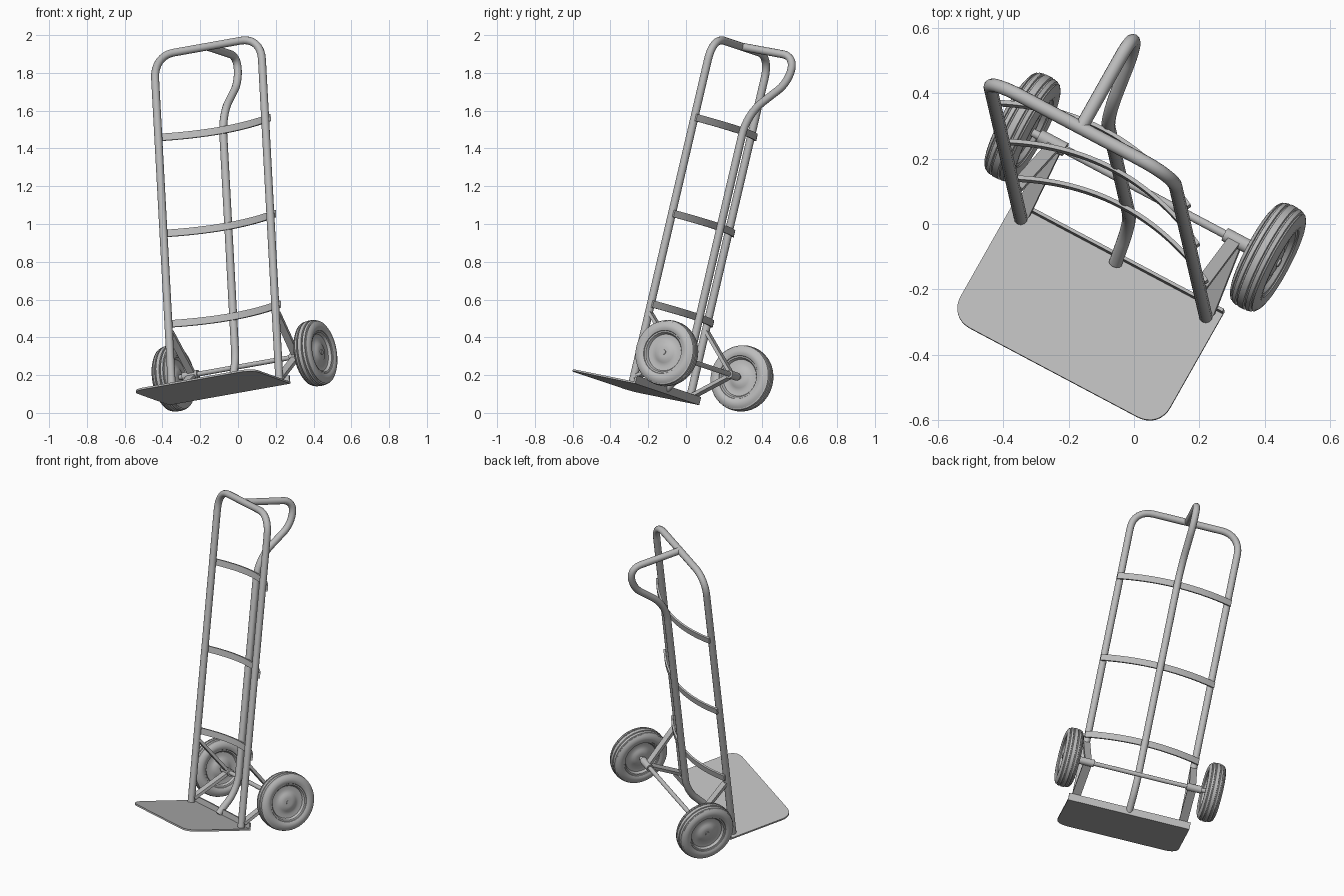
import bpy, bmesh, math
from mathutils import Matrix, Vector

cube = bpy.data.objects.get("Cube")
if cube:
    bpy.data.objects.remove(cube, do_unlink=True)

# One painted-metal grey for everything
grey = bpy.data.materials.new("plain_grey")
grey.use_nodes = True
grey.diffuse_color = (0.5, 0.5, 0.5, 1)
grey.node_tree.nodes["Principled BSDF"].inputs["Base Color"].default_value = (0.5, 0.5, 0.5, 1)

# Leaning frame of the truck: X across, Y backwards, Z up the rails
X = Vector((1, -0.53, 0.178)).normalized()
Z = Vector((-0.055, 0.234, 1))
Z = (Z - X * Z.dot(X)).normalized()
Y = Z.cross(X)
LEAN = Matrix((X, Y, Z)).transposed().to_4x4()
LEAN.translation = (-0.063, -0.1345, 0.105)

RAIL = 0.324      # half distance between rails
TOP = 1.886       # height of the top bar along the rails
TUBE = 0.021
AXLE_Y, AXLE_Z = 0.221, 0.188


def finish(name, mesh, angle=35):
    obj = bpy.data.objects.new(name, mesh)
    bpy.context.collection.objects.link(obj)
    mesh.materials.clear()
    mesh.materials.append(grey)
    obj.matrix_world = LEAN
    bpy.ops.object.select_all(action='DESELECT')
    obj.select_set(True)
    bpy.context.view_layer.objects.active = obj
    bpy.ops.object.shade_smooth_by_angle(angle=math.radians(angle))
    return obj


def from_bmesh(name, bm):
    bmesh.ops.recalc_face_normals(bm, faces=bm.faces)
    mesh = bpy.data.meshes.new(name)
    bm.to_mesh(mesh)
    bm.free()
    return finish(name, mesh)


def rounded(points, radius, steps=8):
    """Replace each inner corner of a path with an arc-like bend."""
    pts = [Vector(p) for p in points]
    path = [pts[0]]
    for a, b, c in zip(pts, pts[1:], pts[2:]):
        cut = min(radius, (a - b).length * 0.49, (c - b).length * 0.49)
        p, q = b + (a - b).normalized() * cut, b + (c - b).normalized() * cut
        for i in range(steps + 1):
            t = i / steps
            w = 2 * t * (1 - t) * 0.83
            u, v = (1 - t) ** 2, t ** 2
            path.append((p * u + b * w + q * v) / (u + w + v))
    return path + [pts[-1]]


def tube(name, path, radius):
    curve = bpy.data.curves.new(name, 'CURVE')
    curve.dimensions = '3D'
    curve.bevel_depth = radius
    curve.bevel_resolution = 4
    curve.use_fill_caps = True
    spline = curve.splines.new('POLY')
    spline.points.add(len(path) - 1)
    for point, co in zip(spline.points, path):
        point.co = (*co, 1)
    temp = bpy.data.objects.new(name, curve)
    bpy.context.collection.objects.link(temp)
    graph = bpy.context.evaluated_depsgraph_get()
    mesh = bpy.data.meshes.new_from_object(temp.evaluated_get(graph))
    bpy.data.objects.remove(temp, do_unlink=True)
    return finish(name, mesh, 50)


def strip(name, path, thick, width, across):
    """Flat bar along a path: four-sided section, wide along 'across'."""
    bm = bmesh.new()
    rings = []
    for i, p in enumerate(path):
        run = path[min(i + 1, len(path) - 1)] - path[max(i - 1, 0)]
        n = run.cross(across).normalized() * thick / 2
        w = across * width / 2
        rings.append([bm.verts.new(p + o) for o in (n + w, n - w, -n - w, w - n)])
    for r, s in zip(rings, rings[1:]):
        for k in range(4):
            bm.faces.new((r[k], r[(k + 1) % 4], s[(k + 1) % 4], s[k]))
    bm.faces.new(rings[0])
    bm.faces.new(rings[-1])
    return from_bmesh(name, bm)


def lathe(name, profile, x, sides=48):
    """Spin (offset, radius) points about the axle line."""
    bm = bmesh.new()
    verts = [bm.verts.new((x + o, AXLE_Y, AXLE_Z + r)) for o, r in profile]
    edges = [bm.edges.new(pair) for pair in zip(verts, verts[1:])]
    bmesh.ops.spin(bm, geom=verts + edges, cent=(x, AXLE_Y, AXLE_Z), axis=(1, 0, 0),
                   angle=math.tau, steps=sides)
    bmesh.ops.remove_doubles(bm, verts=bm.verts, dist=0.0003)
    return from_bmesh(name, bm)


# Main hoop: two rails and the top bar
tube("rail_hoop", rounded([(-RAIL, 0, 0), (-RAIL, 0, TOP), (RAIL, 0, TOP), (RAIL, 0, 0)], 0.12), TUBE)

# Central column with its looped rear handle
tube("column_and_handle", rounded([(0, 0, TOP), (0, 0.325, TOP + 0.005), (0, 0.325, 1.75),
                                   (0, 0.125, 1.54), (0, 0.125, 0.16), (0, 0.015, 0.012)], 0.11), TUBE)

# Bowed cross straps behind the rails
for label, height in (("lower", 0.434), ("middle", 0.926), ("upper", 1.449)):
    arc = []
    for i in range(25):
        t = i / 12 - 1
        arc.append(Vector((t * 0.342, 0.02 + 0.085 * (1 - t * t), height)))
    strip(label + "_cross_strap", arc, 0.012, 0.038, Vector((0, 0, 1)))

# Toe plate with rounded front corners
half, depth, rear = 0.367, -0.375, 0.036
outline = rounded([(half, rear, 0), (half, depth, 0), (-half, depth, 0), (-half, rear, 0)], 0.075)
bm = bmesh.new()
face = bm.faces.new([bm.verts.new(p) for p in outline])
new = bmesh.ops.extrude_face_region(bm, geom=[face])["geom"]
bmesh.ops.translate(bm, verts=[v for v in new if isinstance(v, bmesh.types.BMVert)], vec=(0, 0, 0.01))
from_bmesh("toe_plate", bm)

# Upturned lip along the rear of the toe plate
strip("toe_plate_lip", [Vector((-half, rear, 0.022)), Vector((half, rear, 0.022))],
      0.01, 0.044, Vector((0, 0, 1)))

# Axle
lathe("axle", [(-0.472, 0), (-0.472, 0.013), (0.472, 0.013), (0.472, 0)], 0, 16)

# Half tyre and rim profile: grooved tread, sidewall, dished wheel disc, hub
side = [(0.010, 0.176), (0.012, 0.168), (0.016, 0.168), (0.018, 0.175), (0.030, 0.172),
        (0.032, 0.164), (0.036, 0.163), (0.038, 0.168), (0.046, 0.157), (0.051, 0.142),
        (0.050, 0.128), (0.044, 0.116), (0.040, 0.114), (0.038, 0.106), (0.024, 0.098),
        (0.021, 0.075), (0.027, 0.055), (0.034, 0.045), (0.036, 0.025), (0.036, 0)]
wheel_profile = [(-o, r) for o, r in reversed(side)] + side

for label, s in (("left", 1), ("right", -1)):
    lathe(label + "_wheel", wheel_profile, s * 0.43)
    lathe(label + "_axle_collar", [(-0.045, 0), (-0.045, 0.022), (0.045, 0.022), (0.045, 0)], s * 0.325, 20)
    hub = Vector((s * 0.315, AXLE_Y, AXLE_Z))
    # Braces from the axle collar to the rail and to the toe plate
    strip(label + "_upper_brace", [hub, Vector((s * RAIL, 0.01, 0.385))], 0.018, 0.04, Vector((1, 0, 0)))
    strip(label + "_lower_brace", [hub, Vector((s * RAIL, 0.01, 0.035))], 0.018, 0.05, Vector((1, 0, 0)))
